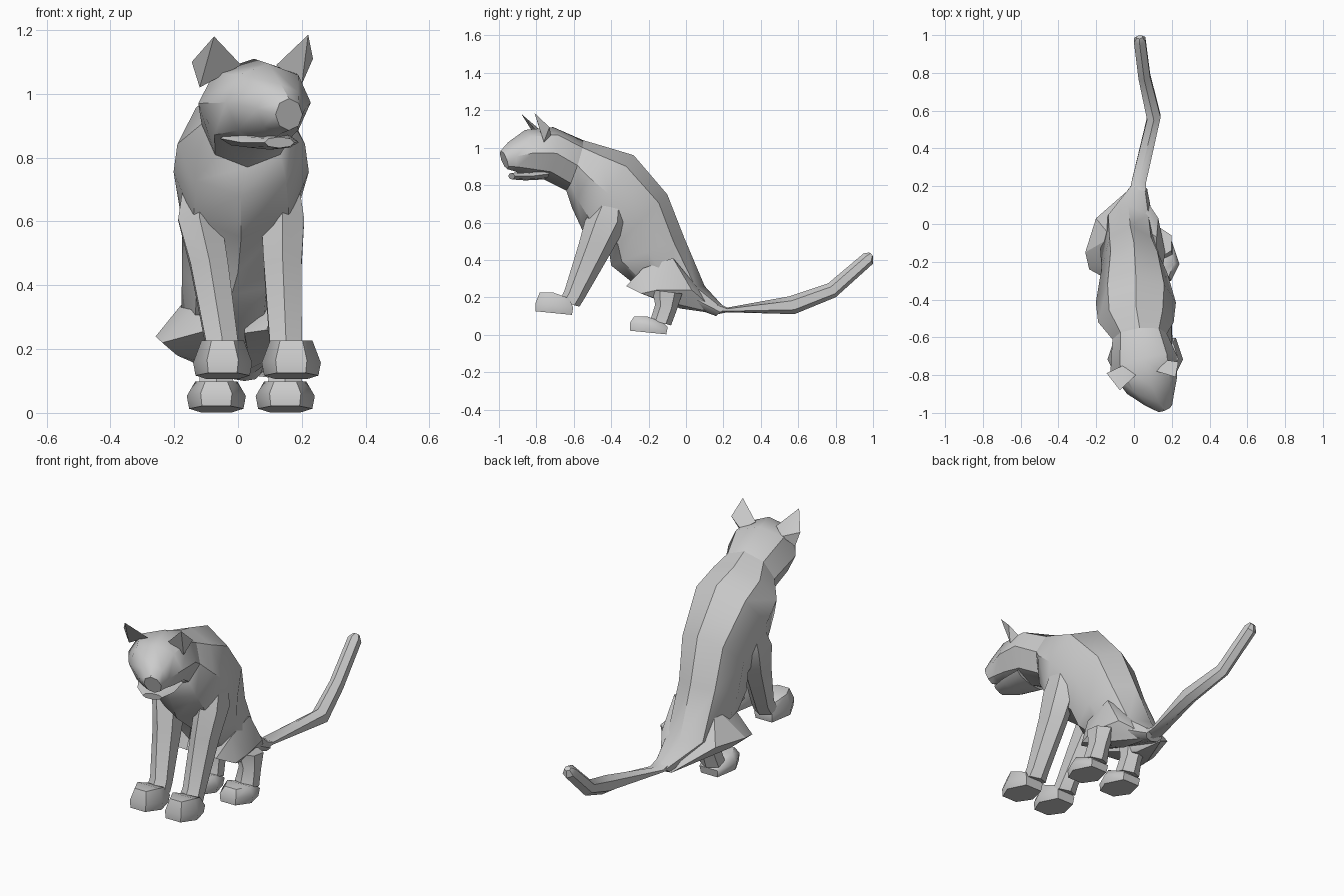
import bpy, bmesh, math
from mathutils import Vector


def finish(name, bm, angle=40):
    bmesh.ops.recalc_face_normals(bm, faces=bm.faces[:])
    me = bpy.data.meshes.new(name)
    bm.to_mesh(me)
    bm.free()
    ob = bpy.data.objects.new(name, me)
    bpy.context.collection.objects.link(ob)
    bpy.ops.object.select_all(action='DESELECT')
    ob.select_set(True)
    bpy.context.view_layer.objects.active = ob
    bpy.ops.object.shade_smooth_by_angle(angle=math.radians(angle))
    return ob


def loft(name, rings, n=8, angle=40):
    """Each ring: (y, z) of one edge, (y, z) of the opposite edge, centre x, half width, yaw."""
    bm = bmesh.new()
    loops = []
    for ya, za, yb, zb, cx, hw, yaw in rings:
        c = Vector((cx, (ya + yb) / 2, (za + zb) / 2))
        u = Vector((0, (ya - yb) / 2, (za - zb) / 2))
        t = math.radians(yaw)
        v = Vector((math.cos(t), math.sin(t), 0)) * hw
        loops.append([bm.verts.new(c + u * math.cos(k * math.tau / n) + v * math.sin(k * math.tau / n))
                      for k in range(n)])
    for a, b in zip(loops, loops[1:]):
        for k in range(n):
            j = (k + 1) % n
            bm.faces.new((a[k], a[j], b[j], b[k]))
    bm.faces.new(loops[0])
    bm.faces.new(loops[-1])
    return finish(name, bm, angle)


def hull(name, pts, angle=30):
    bm = bmesh.new()
    vs = [bm.verts.new(p) for p in pts]
    r = bmesh.ops.convex_hull(bm, input=vs)
    junk = {g for g in r["geom_interior"] + r["geom_unused"] if isinstance(g, bmesh.types.BMVert)}
    bmesh.ops.delete(bm, geom=list(junk), context='VERTS')
    return finish(name, bm, angle)


# Torso, from neck to rump
loft("torso", [
    (-0.55, 1.04, -0.64, 0.77, 0.03, 0.145, 6),
    (-0.43, 1.005, -0.61, 0.68, 0.01, 0.20, 0),
    (-0.28, 0.96, -0.55, 0.55, 0.01, 0.212, 0),
    (-0.10, 0.75, -0.41, 0.44, 0.00, 0.175, 0),
    (-0.01, 0.52, -0.40, 0.37, -0.02, 0.155, 0),
    (0.10, 0.26, -0.25, 0.25, -0.03, 0.15, 0),
    (0.21, 0.14, 0.16, 0.10, 0.02, 0.05, 0)])

# Head, turned slightly to its left
loft("head", [
    (-0.55, 1.04, -0.64, 0.77, 0.03, 0.145, 6),
    (-0.71, 1.11, -0.76, 0.83, 0.05, 0.18, 14),
    (-0.86, 1.095, -0.85, 0.85, 0.095, 0.14, 18),
    (-0.95, 1.03, -0.92, 0.875, 0.135, 0.08, 20),
    (-0.99, 0.985, -0.955, 0.885, 0.16, 0.045, 20)])
loft("lower_jaw", [
    (-0.76, 0.89, -0.76, 0.83, 0.06, 0.12, 14),
    (-0.86, 0.87, -0.86, 0.825, 0.10, 0.095, 18),
    (-0.935, 0.865, -0.93, 0.83, 0.13, 0.05, 20)])

# Ears
hull("ear_right", [(-.075, -.88, 1.18), (.01, -.80, 1.09), (-.145, -.79, 1.10),
                   (-.12, -.78, 1.02), (-.06, -.75, 1.07)])
hull("ear_left", [(.22, -.81, 1.185), (.12, -.78, 1.09), (.235, -.73, 1.11),
                  (.20, -.76, 1.03), (.17, -.72, 1.06)])


# Paw: flat hexagonal sole, rounded middle, smaller top
def paw(name, cx, y, z, h):
    bm_pts = []
    sole = [(-.045, -.115), (.045, -.115), (.085, -.03), (.05, .08), (-.05, .08), (-.085, -.03)]
    for px, py in sole:
        tilt = 0.012 - py * 0.10
        bm_pts.append((cx + px, y + py, z + tilt - 0.01))
        bm_pts.append((cx + px * 1.09, y + py * 1.04 + .004, z + tilt + 0.03))
        bm_pts.append((cx + px * 0.78, y + py * 0.8, z + h - max(py, 0) * 0.4))
    hull(name, bm_pts, 45)


for side, top, mid, low, fx, hx in (("right", -.12, -.09, -.05, -.048, -.068),
                                    ("left", .14, .14, .15, .167, .148)):
    # Front leg
    loft("front_leg_" + side, [
        (-0.48, 0.72, -0.32, 0.68, top, 0.06, 0),
        (-0.54, 0.61, -0.31, 0.60, top, 0.078, 0),
        (-0.575, 0.48, -0.40, 0.44, mid, 0.068, 0),
        (-0.65, 0.235, -0.545, 0.19, low, 0.058, 0),
        (-0.68, 0.18, -0.57, 0.15, low, 0.062, 0)], n=6)
    paw("front_paw_" + side, fx, -0.69, 0.112, 0.115)
    # Hind leg
    loft("hind_leg_" + side, [
        (-0.18, 0.24, -0.02, 0.22, hx - .01, 0.07, 0),
        (-0.165, 0.16, -0.05, 0.13, hx, 0.055, 0),
        (-0.19, 0.08, -0.08, 0.05, hx, 0.065, 0)], n=6)
    paw("hind_paw_" + side, hx, -0.185, 0.008, 0.09)

# Thighs: the right one is splayed outwards
for side, s, out in (("right", -1, .258), ("left", 1, .165)):
    hull("thigh_" + side, [
        (s * out, -.15, .24), (s * out * .92, -.24, .22), (s * out * .78, .03, .24),
        (s * .12, -.07, .41), (s * .12, -.23, .355), (s * .09, -.32, .26),
        (s * out * .74, -.12, .18), (s * .03, .18, .11), (s * .04, -.03, .14),
        (s * .02, -.28, .25), (s * .02, .0, .33)])

# Tail
loft("tail", [
    (0.15, 0.18, 0.17, 0.11, 0.02, 0.05, 0),
    (0.22, 0.145, 0.22, 0.12, 0.025, 0.045, 0),
    (0.55, 0.205, 0.58, 0.11, 0.105, 0.042, 10),
    (0.76, 0.275, 0.80, 0.20, 0.055, 0.036, 10),
    (0.95, 0.435, 1.00, 0.38, 0.03, 0.035, 5),
    (0.98, 0.44, 1.00, 0.42, 0.03, 0.018, 5)], n=6)
